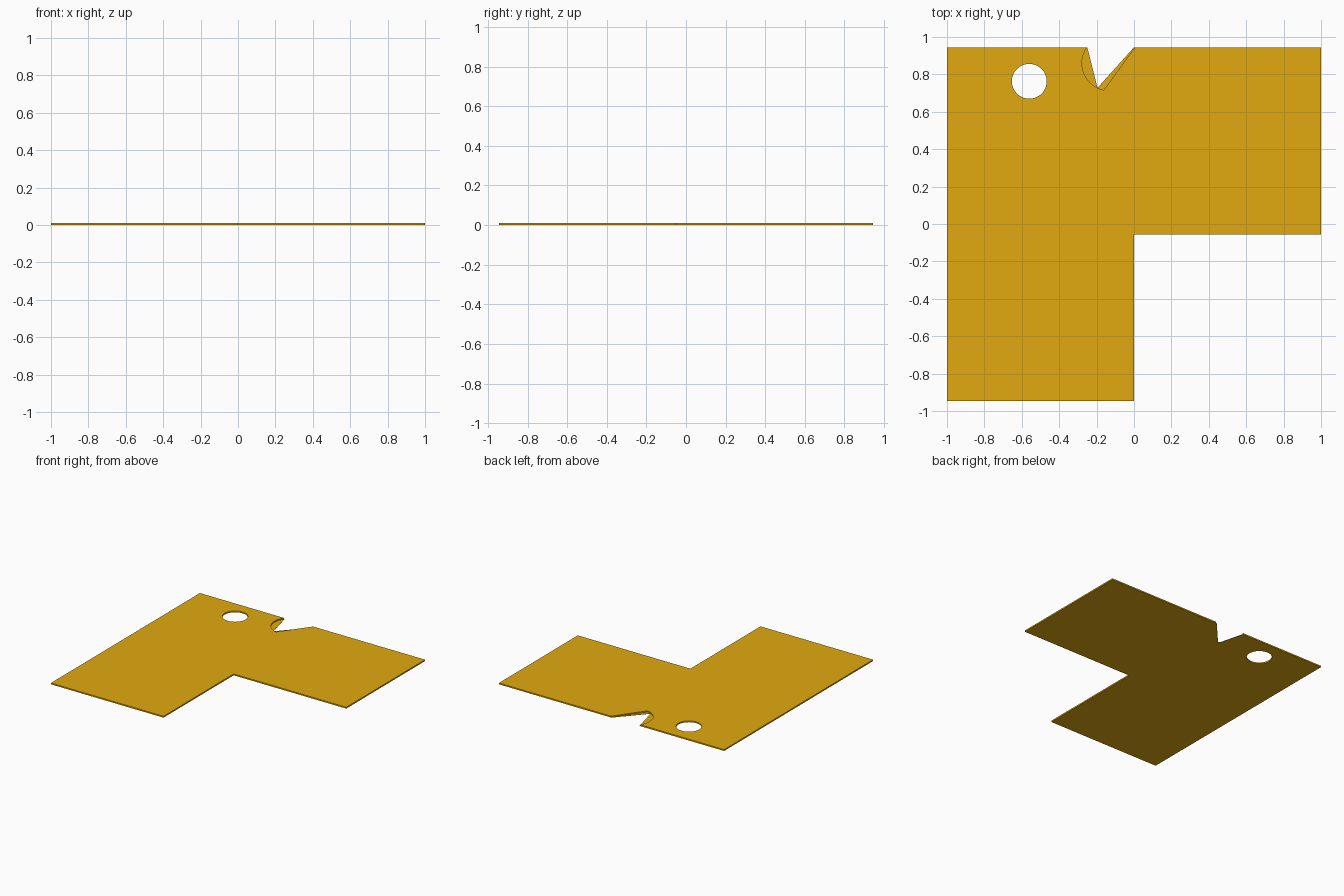
import bpy
import bmesh
from math import sin, cos, radians

cube = bpy.data.objects.get("Cube")
if cube:
    bpy.data.objects.remove(cube)

THICK = 0.011
LEDGE = 0.002
BACK = 0.945


def prism(name, outline, z0, z1):
    """Extrude a flat outline between two heights."""
    bm = bmesh.new()
    face = bm.faces.new([bm.verts.new((x, y, z0)) for x, y in outline])
    extruded = bmesh.ops.extrude_face_region(bm, geom=[face])["geom"]
    top = [v for v in extruded if isinstance(v, bmesh.types.BMVert)]
    bmesh.ops.translate(bm, verts=top, vec=(0, 0, z1 - z0))
    bmesh.ops.recalc_face_normals(bm, faces=bm.faces)
    mesh = bpy.data.meshes.new(name)
    bm.to_mesh(mesh)
    bm.free()
    obj = bpy.data.objects.new(name, mesh)
    bpy.context.collection.objects.link(obj)
    return obj


def arc(cx, cy, r, start, end, steps):
    angles = [radians(start + (end - start) * i / steps) for i in range(steps + 1)]
    return [(cx + r * cos(a), cy + r * sin(a)) for a in angles]


def cut(target, cutter):
    cutter.hide_render = True
    mod = target.modifiers.new(cutter.name, "BOOLEAN")
    mod.operation = "DIFFERENCE"
    mod.solver = "EXACT"
    mod.object = cutter
    bpy.ops.object.select_all(action="DESELECT")
    target.select_set(True)
    bpy.context.view_layer.objects.active = target
    bpy.ops.object.modifier_apply(modifier=mod.name)
    bpy.data.objects.remove(cutter)


# L-shaped plate with a V notch in the back edge
plate = prism("plate", [
    (-1, -BACK), (0, -BACK), (0, -0.055), (1, -0.055), (1, BACK),
    (0, BACK), (-0.195, 0.728), (-0.25, BACK), (-1, BACK)], 0, THICK)

# Round through hole
cut(plate, prism("hole_cutter", arc(-0.56, 0.763, 0.093, 0, 360, 64)[:-1],
                 -0.1, 0.1))

# Curved recess around the notch, leaving a thin ledge at the bottom
recess = arc(-0.131, 0.86, 0.147, 145, 258, 24)
cut(plate, prism("recess_cutter",
                 recess + [(0.005, BACK), (0.005, 1.1), (-0.251, 1.1)],
                 LEDGE, 0.1))

# Golden yellow finish
gold = bpy.data.materials.new("golden_yellow")
gold.use_nodes = True
colour = (0.75, 0.4, 0.005, 1)
gold.diffuse_color = colour
gold.node_tree.nodes["Principled BSDF"].inputs["Base Color"].default_value = colour
plate.data.materials.clear()
plate.data.materials.append(gold)

bpy.ops.object.shade_smooth_by_angle(angle=radians(30))
